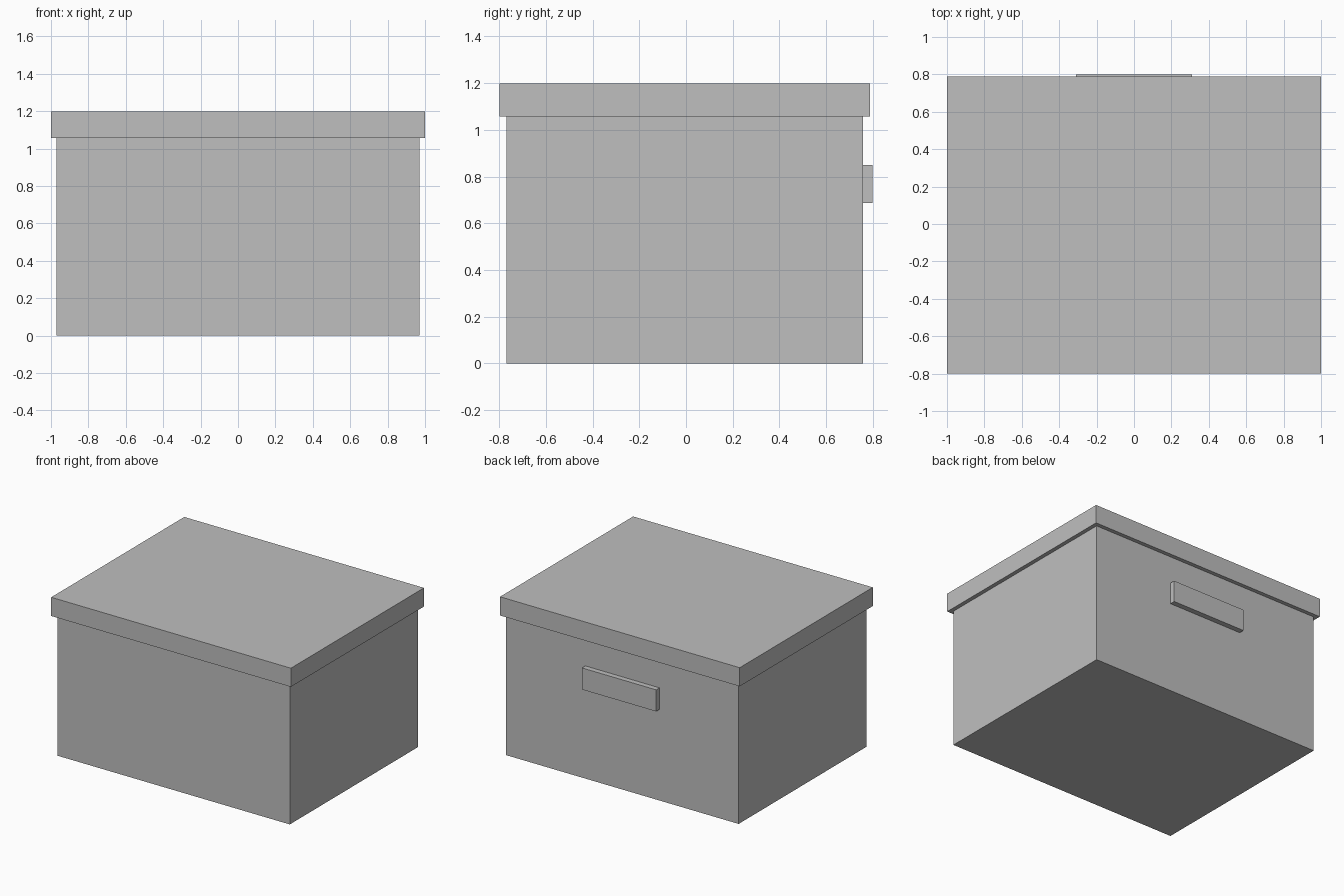
import bpy

if "Cube" in bpy.data.objects:
    bpy.data.objects.remove(bpy.data.objects["Cube"])

grey = bpy.data.materials.new("light grey")
grey.diffuse_color = (0.52, 0.52, 0.52, 1.0)
grey.use_nodes = True
grey.node_tree.nodes["Principled BSDF"].inputs["Base Color"].default_value = grey.diffuse_color


def box(name, x, y, z):
    """Box spanning the given (min, max) ranges."""
    spans = (x, y, z)
    bpy.ops.mesh.primitive_cube_add(size=1, location=[(a + b) / 2 for a, b in spans])
    obj = bpy.context.object
    obj.name = name
    obj.scale = [b - a for a, b in spans]
    bpy.ops.object.transform_apply(location=False, rotation=False, scale=True)
    obj.data.materials.append(grey)
    return obj


# Storage box body
box("box_body", (-0.97, 0.97), (-0.768, 0.758), (0.0, 1.057))
# Overhanging lid
box("lid", (-1.0, 1.0), (-0.798, 0.788), (1.057, 1.198))
# Pull handle on the back
box("handle", (-0.31, 0.31), (0.758, 0.798), (0.687, 0.85))
